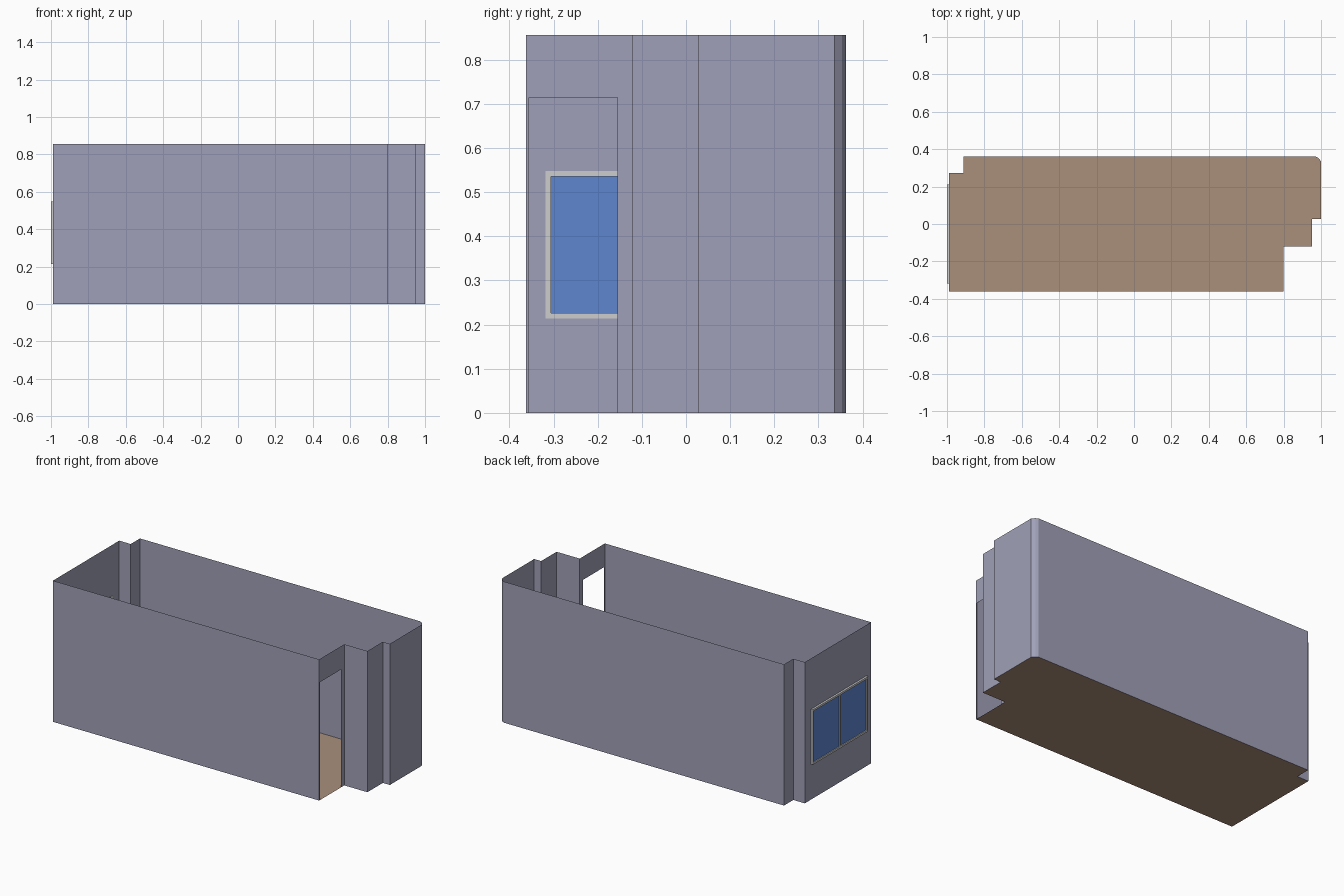
import bpy, bmesh

if "Cube" in bpy.data.objects:
    bpy.data.objects.remove(bpy.data.objects["Cube"])

H = 0.856  # wall height


def material(name, rgb):
    # sRGB 0-255 to linear
    lin = [((c / 255 + 0.055) / 1.055) ** 2.4 for c in rgb]
    m = bpy.data.materials.new(name)
    m.diffuse_color = (*lin, 1)
    m.use_nodes = True
    m.node_tree.nodes["Principled BSDF"].inputs["Base Color"].default_value = m.diffuse_color
    return m


WALL = material("wall_lilac_grey", (160, 160, 184))
FLOOR = material("floor_tan", (170, 144, 124))
FRAME = material("frame_light_grey", (206, 206, 206))
GLASS = material("glass_blue", (94, 134, 208))


def make(name, faces, mat):
    bm = bmesh.new()
    for f in faces:
        bm.faces.new([bm.verts.new(p) for p in f])
    bmesh.ops.remove_doubles(bm, verts=bm.verts, dist=1e-5)
    me = bpy.data.meshes.new(name)
    bm.to_mesh(me)
    bm.free()
    me.materials.append(mat)
    ob = bpy.data.objects.new(name, me)
    bpy.context.collection.objects.link(ob)


def panel(a, b, z0=0.0, z1=H):
    return [(*a, z0), (*b, z0), (*b, z1), (*a, z1)]


def box(name, lo, hi, mat):
    bm = bmesh.new()
    bmesh.ops.create_cube(bm, size=1)
    for v in bm.verts:
        v.co = [hi[i] if v.co[i] > 0 else lo[i] for i in range(3)]
    me = bpy.data.meshes.new(name)
    bm.to_mesh(me)
    bm.free()
    me.materials.append(mat)
    bpy.context.collection.objects.link(bpy.data.objects.new(name, me))


def wall_with_opening(a, b, y0, y1, z0, z1):
    # wall along y at constant x, split in strips around an opening
    x, s = a[0], (1 if b[1] > a[1] else -1)
    p, q = ((x, y0), (x, y1)) if s > 0 else ((x, y1), (x, y0))
    out = [panel(a, p), panel(q, b), panel(p, q, z1, H)]
    if z0 > 0:
        out.append(panel(p, q, 0, z0))
    return out


# floor plan, counter-clockwise
plan = [(-0.988, -0.362), (0.798, -0.362), (0.798, -0.121), (0.953, -0.121),
        (0.953, 0.027), (1.0, 0.027), (1.0, 0.336), (0.985, 0.353),
        (0.97, 0.362), (-0.911, 0.362), (-0.911, 0.273), (-0.988, 0.273)]
make("floor", [[(x, y, 0) for x, y in plan]], FLOOR)

# walls, with door opening in segment 1 and window opening in the last one
WY0, WY1, WZ0, WZ1 = -0.318, 0.212, 0.214, 0.548
walls = []
for i, a in enumerate(plan):
    b = plan[(i + 1) % len(plan)]
    if i == 1:
        walls += wall_with_opening(a, b, -0.356, -0.155, 0, 0.715)
    elif i == len(plan) - 1:
        walls += wall_with_opening(a, b, WY0, WY1, WZ0, WZ1)
    else:
        walls.append(panel(a, b))
make("walls", walls, WALL)

# window: frame bars, centre mullion and glass
T, X0, X1 = 0.012, -1.0, -0.986
mid = (WY0 + WY1) / 2
for name, y0, y1 in (("front", WY0, WY0 + T), ("back", WY1 - T, WY1),
                     ("centre", mid - T / 2, mid + T / 2)):
    box("window_post_" + name, (X0, y0, WZ0), (X1, y1, WZ1), FRAME)
for name, z0, z1 in (("bottom", WZ0, WZ0 + T), ("top", WZ1 - T, WZ1)):
    box("window_rail_" + name, (X0, WY0 + T, z0), (X1, WY1 - T, z1), FRAME)
box("window_glass", (-0.995, WY0 + T, WZ0 + T), (-0.991, WY1 - T, WZ1 - T), GLASS)
